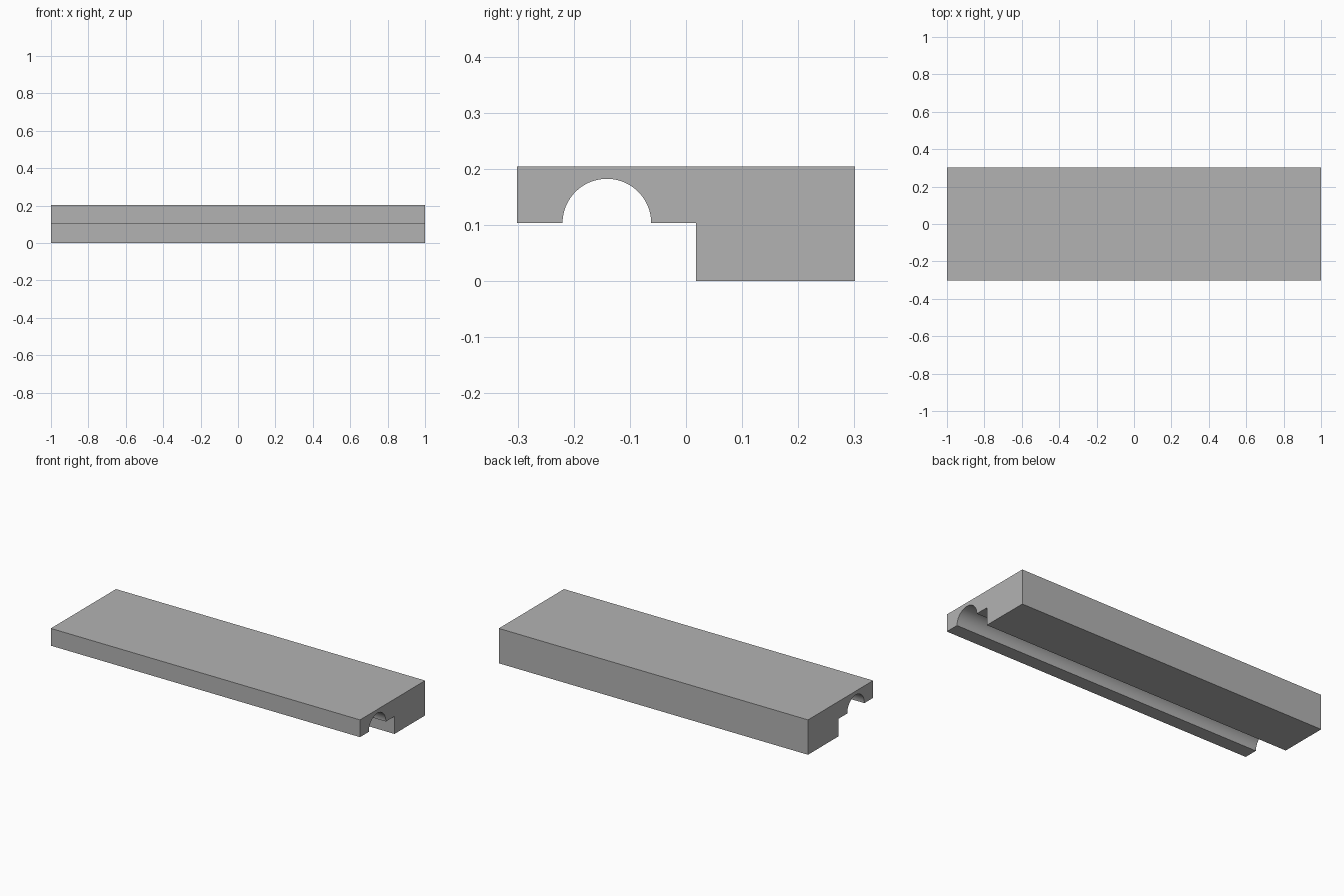
import bpy
import bmesh
import math

cube = bpy.data.objects.get("Cube")
if cube:
    bpy.data.objects.remove(cube, do_unlink=True)

# Overall sizes
HALF_LENGTH, HALF_DEPTH, HEIGHT = 1.0, 0.301, 0.204
LEDGE_Z, STEP_Y = 0.103, 0.018
GROOVE_Y, GROOVE_R, SEGMENTS = -0.141, 0.079, 48

# Plain grey material
grey = bpy.data.materials.new("plain_grey")
grey.use_nodes = True
color = (0.45, 0.45, 0.45, 1)
grey.diffuse_color = color
grey.node_tree.nodes["Principled BSDF"].inputs["Base Color"].default_value = color

# Cross-section: thick back, thin front ledge with a half-round groove below
arc = [math.pi * (1 - i / SEGMENTS) for i in range(SEGMENTS + 1)]
profile = [(-HALF_DEPTH, LEDGE_Z)]
profile += [(GROOVE_Y + GROOVE_R * math.cos(a), LEDGE_Z + GROOVE_R * math.sin(a)) for a in arc]
profile += [(STEP_Y, LEDGE_Z), (STEP_Y, 0), (HALF_DEPTH, 0),
            (HALF_DEPTH, HEIGHT), (-HALF_DEPTH, HEIGHT)]

# Extrude the section along the length
bm = bmesh.new()
end = bm.faces.new([bm.verts.new((-HALF_LENGTH, y, z)) for y, z in profile])
result = bmesh.ops.extrude_face_region(bm, geom=[end], use_keep_orig=True)
moved = [v for v in result["geom"] if isinstance(v, bmesh.types.BMVert)]
bmesh.ops.translate(bm, verts=moved, vec=(2 * HALF_LENGTH, 0, 0))
bmesh.ops.recalc_face_normals(bm, faces=bm.faces)
mesh = bpy.data.meshes.new("grooved_slab")
bm.to_mesh(mesh)
bm.free()
mesh.materials.append(grey)
slab = bpy.data.objects.new("grooved_slab", mesh)
bpy.context.collection.objects.link(slab)

# Smooth groove, sharp corners
bpy.ops.object.select_all(action="DESELECT")
slab.select_set(True)
bpy.context.view_layer.objects.active = slab
bpy.ops.object.shade_smooth_by_angle(angle=math.radians(30))
